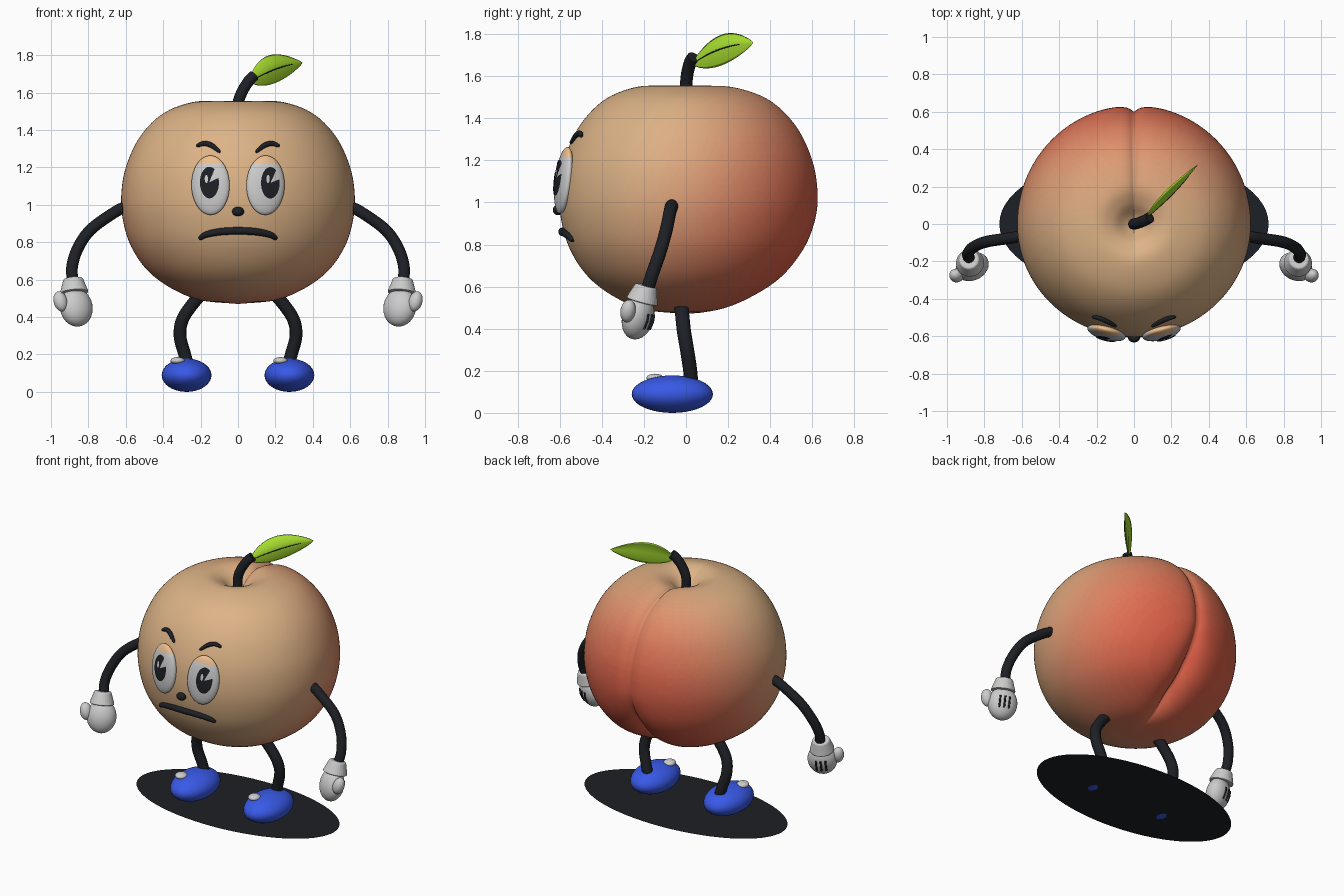
import bpy, bmesh, math
from mathutils import Vector, Matrix
from mathutils.bvhtree import BVHTree

if "Cube" in bpy.data.objects:
    bpy.data.objects.remove(bpy.data.objects["Cube"])


def material(name, rgb):
    m = bpy.data.materials.new(name)
    m.diffuse_color = (*rgb, 1)
    m.use_nodes = True
    m.node_tree.nodes["Principled BSDF"].inputs["Base Color"].default_value = m.diffuse_color
    return m


BLACK = material("black", (0.012, 0.014, 0.018))
BLUE = material("blue", (0.04, 0.10, 0.80))
GREEN = material("green", (0.40, 0.75, 0.03))
LID = material("eyelid", (0.85, 0.52, 0.28))
WHITE = material("white", (0.8, 0.8, 0.8))


def finish(bm, name, mats=(), smooth=True):
    me = bpy.data.meshes.new(name)
    bmesh.ops.recalc_face_normals(bm, faces=bm.faces)
    for f in bm.faces:
        f.smooth = smooth
    bm.to_mesh(me)
    bm.free()
    for m in mats:
        me.materials.append(m)
    ob = bpy.data.objects.new(name, me)
    bpy.context.collection.objects.link(ob)
    return ob


def spline(pts, n=8):
    """Catmull-Rom through the points."""
    p = [Vector(q) for q in pts]
    p = [2 * p[0] - p[1]] + p + [2 * p[-1] - p[-2]]
    out = []
    for a, b, c, d in zip(p, p[1:], p[2:], p[3:]):
        for i in range(n):
            t = i / n
            out.append(0.5 * (2 * b + (c - a) * t + (2 * a - 5 * b + 4 * c - d) * t * t
                              + (3 * b - a - 3 * c + d) * t ** 3))
    return out + [p[-2]]


def tube(name, pts, r, mat, taper=False):
    path = spline(pts)
    cu = bpy.data.curves.new(name, 'CURVE')
    cu.dimensions = '3D'
    cu.bevel_depth, cu.bevel_resolution, cu.use_fill_caps = r, 5, True
    s = cu.splines.new('POLY')
    s.points.add(len(path) - 1)
    for i, q in enumerate(path):
        s.points[i].co = (*q, 1)
        if taper:
            s.points[i].radius = 0.4 + 0.6 * math.sin(math.pi * i / (len(path) - 1)) ** 0.5
    cu.materials.append(mat)
    ob = bpy.data.objects.new(name, cu)
    bpy.context.collection.objects.link(ob)
    bpy.ops.object.select_all(action='DESELECT')
    ob.select_set(True)
    bpy.context.view_layer.objects.active = ob
    bpy.ops.object.convert(target='MESH')
    return ob


def frame(x, y, z, loc):
    m = Matrix((x, y, z)).transposed().to_4x4()
    m.translation = loc
    return m


def ellipsoid(name, mtx, radii, mats=()):
    bm = bmesh.new()
    bmesh.ops.create_uvsphere(bm, u_segments=32, v_segments=20, radius=1,
                              matrix=mtx @ Matrix.Diagonal((*radii, 1)))
    return finish(bm, name, mats)


def smooth(a, b, v):
    t = min(1, max(0, (v - a) / (b - a)))
    return t * t * (3 - 2 * t)


# Fruit body: turned profile with a cleft over the top and down the back
PROFILE = [(0, 1.47), (.05, 1.487), (.12, 1.535), (.22, 1.553), (.39, 1.495), (.52, 1.37),
           (.6, 1.2), (.625, 1.03), (.607, .88), (.56, .755), (.475, .64), (.35, .55),
           (.2, .49), (0, .47)]
SEG, STEPS = 192, 28
bm = bmesh.new()
rows = []
for q in spline([(r, 0, z) for r, z in PROFILE], 6):
    ring = []
    for i in range(SEG):
        a = 2 * math.pi * i / SEG
        x, y, z = q.x * math.cos(a), q.x * math.sin(a), q.z
        low = smooth(1.0, 0.65, z)
        depth = .035 * smooth(-.25, .1, y) * (1 - low) + .095 * low * smooth(.05, .4, y)
        p = Vector((x, y * (.965 if y < 0 else 1.015), z))
        p -= (p - Vector((0, 0, 1))).normalized() * depth * math.exp(-abs(x) / (.035 + .03 * low))
        ring.append(bm.verts.new(p))
    rows.append(ring)
for a, b in zip(rows, rows[1:]):
    for i in range(SEG):
        j = (i + 1) % SEG
        bm.faces.new((a[i], a[j], b[j], b[i]))
bmesh.ops.remove_doubles(bm, verts=bm.verts, dist=1e-5)
bmesh.ops.recalc_face_normals(bm, faces=bm.faces)
TAN, RED = Vector((.72, .45, .24)), Vector((.72, .11, .06))
for f in bm.faces:
    c = f.calc_center_median()
    f.material_index = round(smooth(-.4, .6, .8 * c.y - .5 * (c.z - 1)) * (STEPS - 1))
bvh = BVHTree.FromBMesh(bm)
finish(bm, "fruit_body", [material(f"skin_{i}", TAN.lerp(RED, i / (STEPS - 1))) for i in range(STEPS)])


def on_face(x, z, lift=0):
    loc, n, _, _ = bvh.ray_cast(Vector((x, -2, z)), Vector((0, 1, 0)))
    return loc + n * lift, n


# Eyes with lids and notched pupils
ER = (.105, .036, .16)


def patch(name, mtx, cx, cz, rx, rz, a0, a1, lift, mat):
    """Sector of an ellipse laid on the eye surface."""
    bm = bmesh.new()
    grid = []
    for i in range(6):
        row = []
        for j in range(41):
            a, k = math.radians(a0 + (a1 - a0) * j / 40), i / 5
            x, z = cx + rx * k * math.cos(a), cz + rz * k * math.sin(a)
            y = -ER[1] * math.sqrt(max(0, 1 - (x / ER[0]) ** 2 - (z / ER[2]) ** 2)) - lift
            row.append(bm.verts.new(mtx @ Vector((x, y, z))))
        grid.append(row)
    for a, b in zip(grid, grid[1:]):
        for j in range(40):
            bm.faces.new((a[j], a[j + 1], b[j + 1], b[j]))
    bmesh.ops.remove_doubles(bm, verts=bm.verts, dist=1e-5)
    finish(bm, name, [mat])


for s, side in ((-1, "left"), (1, "right")):
    loc, n = on_face(.147 * s, 1.105)
    y = -n
    z = (Vector((.06 * s, 0, 1)) - y * y.dot(Vector((.06 * s, 0, 1)))).normalized()
    eye_m = frame(y.cross(z), y, z, loc)
    eye = ellipsoid(f"{side}_eye", eye_m, ER, [WHITE, LID])
    for f in eye.data.polygons:
        f.material_index = int((eye_m.inverted() @ f.center).z > .115)
    cx = .003 if s < 0 else .018
    patch(f"{side}_pupil", eye_m, cx, .01, .052, .085, 55, 375, .005, BLACK)
    patch(f"{side}_pupil_glint", eye_m, cx - .015, .03, .009, .022, 0, 360, .007, WHITE)
    # Eyebrow
    tube(f"{side}_eyebrow", [on_face(s * x, z, .006)[0] for x, z in
                             ((.22, 1.312), (.18, 1.325), (.14, 1.315), (.095, 1.28))], .014, BLACK, True)

# Nose and frowning mouth
ellipsoid("nose", Matrix.Translation(on_face(0, .965, .008)[0]), (.032, .025, .025), [BLACK])
tube("mouth", [on_face(x, z, .006)[0] for x, z in
               ((-.205, .82), (-.17, .842), (-.09, .858), (0, .862), (.09, .858), (.17, .842), (.205, .82))],
     .02, BLACK, True)

# Limbs, shoes and gloves, one set per side
for s, side in ((-1, "left"), (1, "right")):
    def V(x, y, z):
        return Vector((s * x, y, z))
    tube(f"{side}_arm", [V(.60, -.065, .99), V(.66, -.075, .96), V(.79, -.095, .865), V(.86, -.125, .76),
                         V(.888, -.16, .66), V(.88, -.185, .58)], .031, BLACK)
    tube(f"{side}_leg", [V(.16, -.03, .56), V(.23, -.02, .485), V(.295, -.01, .39), V(.31, .005, .3),
                         V(.285, .02, .2), V(.265, .025, .13)], .034, BLACK)
    ellipsoid(f"{side}_shoe", Matrix.Translation(V(.275, -.065, .089)), (.133, .193, .089), [BLUE])
    ellipsoid(f"{side}_shoe_glint", Matrix.Translation((s * .275 - .048, -.148, .166)), (.038, .04, .02))

    # Glove: palm frame with axis pointing down the hand
    axis = V(-.08, -.26, -.96).normalized()
    wide = V(.87, -.45, 0)
    wide = (wide - axis * axis.dot(wide)).normalized()
    back = V(.45, .87, 0)
    back = (back - axis * axis.dot(back) - wide * wide.dot(back)).normalized()
    palm = V(.865, -.228, .452)
    hand = frame(wide, back, axis, palm)
    ellipsoid(f"{side}_hand", hand, (.092, .07, .105))
    ellipsoid(f"{side}_thumb", hand @ Matrix.Translation((.098, -.012, -.025)) @ Matrix.Rotation(-.2, 4, 'Y'),
              (.037, .036, .055))
    bm = bmesh.new()
    bmesh.ops.create_cone(bm, cap_ends=True, segments=32, radius1=.052, radius2=.078, depth=.08,
                          matrix=hand @ Matrix.Translation((.005, 0, -.118)))
    cuff = finish(bm, f"{side}_cuff", smooth=False)
    bev = cuff.modifiers.new("soft", 'BEVEL')
    bev.width, bev.segments, bev.limit_method, bev.angle_limit = .008, 2, 'ANGLE', .6
    # Three stitch lines on the back of the hand
    for k, x in enumerate((-.03, 0, .03)):
        pts = [hand @ Vector((x, .07 * math.sqrt(1 - (x / .092) ** 2 - (z / .105) ** 2), z))
               for z in (-.035, 0, .04)]
        tube(f"{side}_stitch_{k}", pts, .006, BLACK)

# Stalk
tube("stalk", [(0, 0, 1.44), (0, 0, 1.54), (.025, .006, 1.61), (.06, .02, 1.665), (.085, .035, 1.69)],
     .03, BLACK)

# Leaf: thin lens whose top edge curls back
BASE, LONG = Vector((.065, .03, 1.66)), Vector((.28, .29, .10))
N = Vector((.72, -.69, 0))
W = LONG.cross(N).normalized()
W = W if W.z > 0 else -W


def leaf_point(t, u, side):
    w = .074 * math.sin(math.pi * t ** .85) ** .8 if 0 < t < 1 else 0
    thick = .012 * (1 - u * u) * math.sin(math.pi * t)
    return (BASE + LONG * t + Vector((0, 0, .02)) * math.sin(math.pi * t) + W * w * u
            + N * (side * thick - .028 * max(u, 0) ** 2 * w / .074))


bm = bmesh.new()
for side in (-1, 1):
    g = [[bm.verts.new(leaf_point(i / 24, j / 6 - 1, side)) for j in range(13)] for i in range(25)]
    for a, b in zip(g, g[1:]):
        for j in range(12):
            bm.faces.new((a[j], a[j + 1], b[j + 1], b[j]))
bmesh.ops.remove_doubles(bm, verts=bm.verts, dist=1e-5)
finish(bm, "leaf", [GREEN])
tube("leaf_vein", [leaf_point(t, 0, 1) for t in (.05, .25, .45, .65, .8)], .003, BLACK, True)

# Ground shadow disc
bm = bmesh.new()
bmesh.ops.create_circle(bm, cap_ends=True, segments=64, radius=1,
                        matrix=Matrix.Translation((0, 0, .002)) @ Matrix.Diagonal((.72, .36, 1, 1)))
finish(bm, "shadow_disc", [BLACK])
